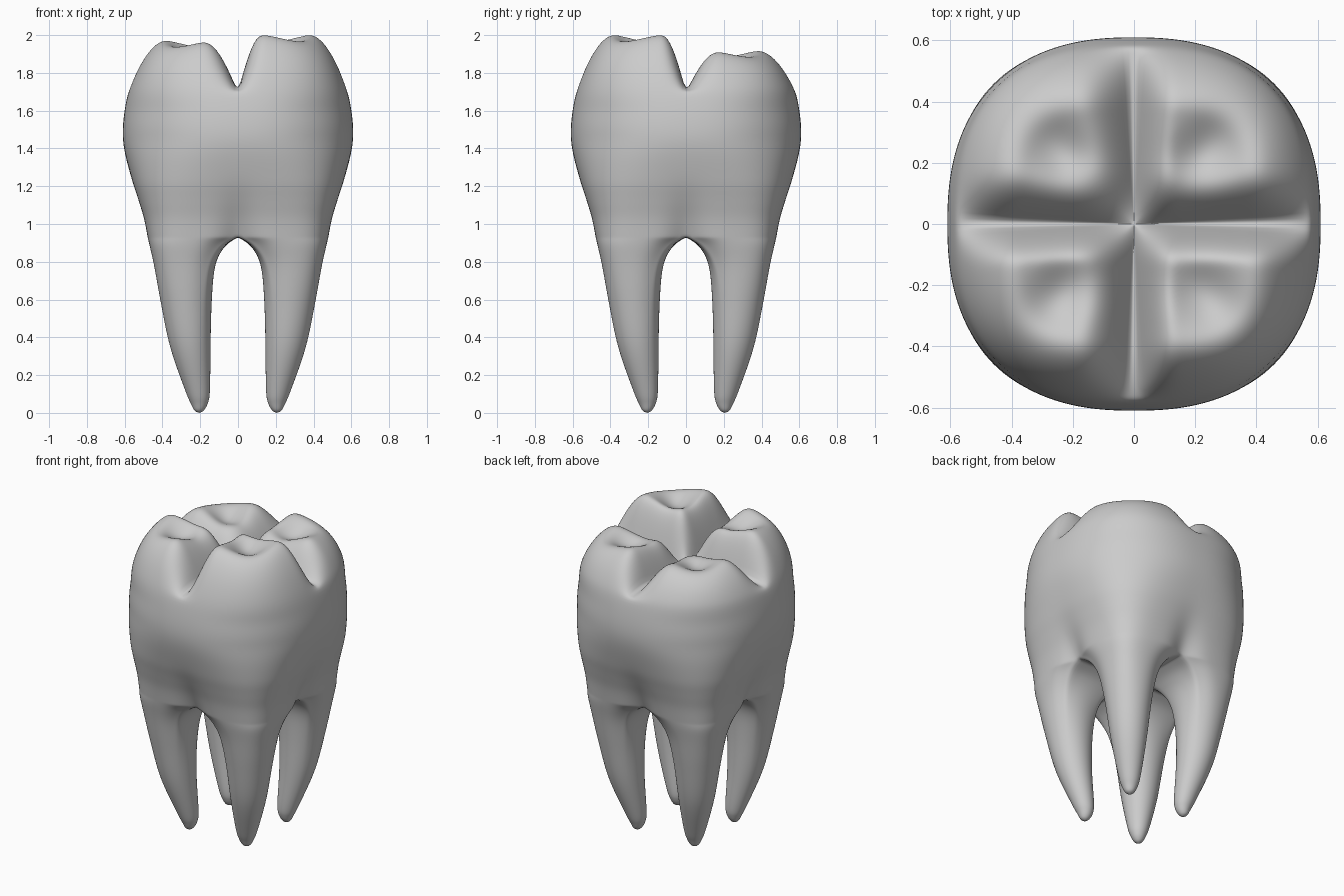
import bpy, bmesh, math

if "Cube" in bpy.data.objects:
    bpy.data.objects.remove(bpy.data.objects["Cube"])

N, M, STEPS = 24, 8, 4      # points per quadrant arc, per inner wall, rings per profile span
PIT = 1.70                  # height of the cross groove
FORK = 0.93                 # height where the roots join

# root profile: z, inner wall offset, outer radius
ROOT = [(0, .205, .205), (.012, .182, .23), (.05, .16, .25), (.12, .148, .28), (.35, .145, .36),
        (.6, .138, .412), (.78, .12, .445), (.88, .07, .468), (FORK, 0, .48)]
# crown profile: radius, z
CROWN = [(.48, FORK), (.5, 1.03), (.53, 1.13), (.567, 1.25), (.61, 1.45), (.592, 1.65),
         (.545, 1.8), (.48, 1.92), (.41, 1.99), (.33, 2), (.22, 2), (.1, 2), (0, 2)]
CUSP = {(1, -1): 2.01, (-1, -1): 1.98, (1, 1): 1.925, (-1, 1): 1.91}
GROOVE_X = {1: .13, -1: .19}
GROOVE_Y = {1: .18, -1: .13}


def spline(rows):
    """Catmull-Rom through the rows."""
    out = []
    for i in range(len(rows) - 1):
        p = [rows[max(0, min(len(rows) - 1, i + k))] for k in (-1, 0, 1, 2)]
        for s in range(STEPS):
            t = s / STEPS
            out.append(tuple(.5 * (2 * b + (c - a) * t + (2 * a - 5 * b + 4 * c - d) * t * t
                                   + (3 * b - a - 3 * c + d) * t ** 3) for a, b, c, d in zip(*p)))
    return out + [rows[-1]]


def arc(i, r, z):
    """Point i on the rounded-square quarter outline, fluted above the root fork."""
    a = math.pi / 2 * i / N
    c, s = max(0, math.cos(a)), max(0, math.sin(a))
    n = 2.4 + 2.6 * max(0, (1.45 - z) / .52) ** 1.3 + .8 * max(0, min(1, (z - 1.6) / .4))
    k = r / (c ** n + s ** n) ** (1 / n)
    depth = .11 * max(0, min(1, (1.3 - z) / (1.3 - FORK))) ** 2
    k *= 1 - depth * math.exp(-(min(c, s) * k / .09) ** 2)
    return c * k, s * k


def top_height(x, y, z, sx, sy):
    """Carve the cross groove and the inward-opening hollow of each cusp."""
    if z <= PIT:
        return z
    ramp = lambda d, w: math.sin(math.pi / 2 * min(1, d / w))
    h = (z - PIT) * (CUSP[sx, sy] - PIT) / (2 - PIT)
    along, across = (x + y) * .7071 - .33, (x - y) * .7071
    hollow = .085 * math.exp(-(along / .14) ** 2 - (across / .11) ** 2)
    return PIT + max(0, h - hollow) * ramp(x, GROOVE_X[sx]) * ramp(y, GROOVE_Y[sy])


def root_ring(z, a, r):
    """Closed root section: round at the tip, a quarter of the crown at the fork."""
    quarter = [arc(i, r, FORK) for i in range(N + 1)]
    end = quarter[0][0]
    quarter += [(0, end * (1 - j / M)) for j in range(1, M + 1)]
    quarter += [(end * j / M, 0) for j in range(1, M)]
    w = max(0, min(1, z / FORK)) ** 4
    ring = []
    for i, (qx, qy) in enumerate(quarter):
        t = math.radians(-45 + 180 * i / N if i <= N else 135 + 90 * (i - N) / M)
        ex, ey = .5 + .5 * math.cos(t), .5 + .5 * math.sin(t)
        ring.append((a + (r - a) * (ex + (qx / r - ex) * w),
                     a + (r - a) * (ey + (qy / r - ey) * w), z))
    return ring


def skin(bm, rings, closed):
    rows = [[bm.verts.new(p) for p in ring] for ring in rings]
    n = len(rows[0])
    for lo, hi in zip(rows, rows[1:]):
        for i in range(n if closed else n - 1):
            j = (i + 1) % n
            bm.faces.new((lo[i], lo[j], hi[j], hi[i]))


bm = bmesh.new()
for sx in (1, -1):
    for sy in (1, -1):
        # root of this quadrant
        rings = [root_ring(*row) for row in spline(ROOT)]
        skin(bm, [[(x * sx, y * sy, z) for x, y, z in r] for r in rings], True)
        # crown quarter with its cusp
        rings = []
        for r, z in spline(CROWN):
            pts = [arc(i, max(r, 0), z) for i in range(N + 1)]
            rings.append([(x * sx, y * sy, top_height(x, y, z, sx, sy)) for x, y in pts])
        skin(bm, rings, False)

bmesh.ops.remove_doubles(bm, verts=bm.verts, dist=.0004)
bmesh.ops.recalc_face_normals(bm, faces=bm.faces)
for f in bm.faces:
    f.smooth = True
mesh = bpy.data.meshes.new("molar_tooth")
bm.to_mesh(mesh)
bm.free()
tooth = bpy.data.objects.new("molar_tooth", mesh)
bpy.context.collection.objects.link(tooth)
sub = tooth.modifiers.new("smooth_surface", 'SUBSURF')
sub.levels = sub.render_levels = 1
